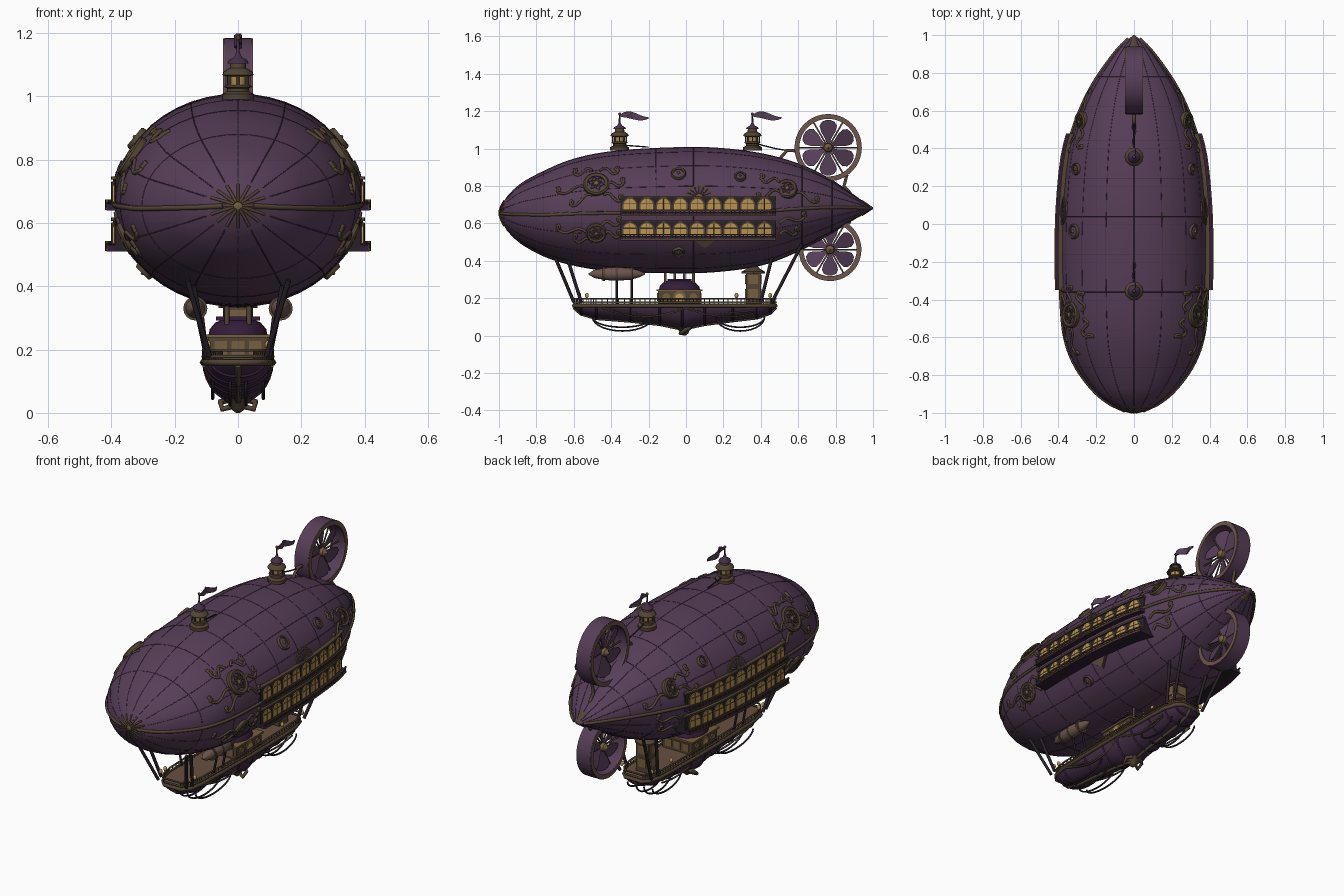
import bpy, math
from math import sin, cos, pi, sqrt
from mathutils import Vector

cube = bpy.data.objects.get("Cube")
if cube:
    bpy.data.objects.remove(cube, do_unlink=True)

def material(name, *rgb):
    m = bpy.data.materials.new(name)
    m.use_nodes = True
    m.diffuse_color = (*rgb, 1)
    m.node_tree.nodes["Principled BSDF"].inputs["Base Color"].default_value = (*rgb, 1)
    return m

PURPLE = material("dusty purple", .095, .048, .097)
DEEP = material("deep purple", .06, .028, .065)
DARK = material("dark purple", .035, .012, .042)
BRONZE = material("bronze", .085, .058, .034)
PALE = material("pale bronze", .15, .09, .07)
BRASS = material("brass", .18, .115, .05)
GOLD = material("window gold", .5, .3, .085)
IRON = material("dark iron", .022, .015, .022)
WOOD = material("deck wood", .13, .08, .05)

def build(name, verts, faces, mat):
    me = bpy.data.meshes.new(name)
    me.from_pydata([tuple(v) for v in verts], [], faces)
    me.materials.append(mat)
    ob = bpy.data.objects.new(name, me)
    bpy.context.collection.objects.link(ob)
    bpy.ops.object.select_all(action='DESELECT')
    ob.select_set(True)
    bpy.context.view_layer.objects.active = ob
    bpy.ops.object.mode_set(mode='EDIT')
    bpy.ops.mesh.select_all(action='SELECT')
    bpy.ops.mesh.normals_make_consistent(inside=False)
    bpy.ops.object.mode_set(mode='OBJECT')
    bpy.ops.object.shade_smooth_by_angle(angle=math.radians(40))

def loft(name, rings, mat, loop=False):
    n, m = len(rings[0]), len(rings)
    faces = [(i * n + j, i * n + (j + 1) % n, (i + 1) % m * n + (j + 1) % n, (i + 1) % m * n + j)
             for i in range(m if loop else m - 1) for j in range(n)]
    if not loop:
        faces += [tuple(range(n)), tuple(range((m - 1) * n, m * n))]
    build(name, [v for r in rings for v in r], faces, mat)

def full(n):
    return [2 * pi * k / n for k in range(n)]

def lathe(name, profile, at, mat, axis=(0, 0, 1), segs=20, scale=(1, 1, 1), loop=False):
    q = Vector((0, 0, 1)).rotation_difference(Vector(axis))
    loft(name, [[Vector(at) + q @ Vector((r * cos(t) * scale[0], r * sin(t) * scale[1], h * scale[2]))
                 for t in full(segs)] for r, h in profile], mat, loop)

def ball(name, at, size, mat):
    lathe(name, [(max(sin(pi * k / 8), .01), -cos(pi * k / 8)) for k in range(9)], at, mat, scale=size, segs=12)

def tubes(name, paths, r, mat, closed=False):
    cu = bpy.data.curves.new(name, 'CURVE')
    cu.dimensions, cu.bevel_depth, cu.bevel_resolution, cu.use_fill_caps = '3D', r, 1, True
    for p in paths:
        s = cu.splines.new('POLY')
        s.points.add(len(p) - 1)
        s.use_cyclic_u = closed
        for pt, co in zip(s.points, p):
            pt.co = (*co, 1)
    tmp = bpy.data.objects.new(name + " path", cu)
    bpy.context.collection.objects.link(tmp)
    me = bpy.data.meshes.new_from_object(tmp.evaluated_get(bpy.context.evaluated_depsgraph_get()))
    bpy.data.objects.remove(tmp, do_unlink=True)
    me.materials.clear()
    me.materials.append(mat)
    bpy.context.collection.objects.link(bpy.data.objects.new(name, me))

def box(name, x, y, z, mat):
    loft(name, [[(x[0], y[0], h), (x[1], y[0], h), (x[1], y[1], h), (x[0], y[1], h)] for h in z], mat)

# Envelope stations: y, half width, top, bottom
STATIONS = [(-1, .004, .659, .651), (-.985, .06, .7, .61), (-.95, .13, .75, .555), (-.88, .215, .815, .49),
            (-.75, .31, .885, .42), (-.6, .365, .945, .375), (-.4, .385, .985, .345), (-.1, .39, 1.005, .335),
            (.15, .38, 1.005, .34), (.4, .35, .975, .375), (.6, .285, .92, .45), (.75, .21, .85, .53),
            (.88, .12, .765, .61), (.95, .06, .715, .65), (1, .004, .684, .676)]
TABLE = []
for i in range(len(STATIONS) - 1):
    a, b, c, d = (Vector(STATIONS[min(max(i + k, 0), len(STATIONS) - 1)]) for k in (-1, 0, 1, 2))
    for t in (k / 6 for k in range(6)):
        TABLE.append(b + (c - a) * t / 2 + (a - b * 2.5 + c * 2 - d / 2) * t * t + (b * 3 - a - c * 3 + d) * t ** 3 / 2)
TABLE.append(Vector(STATIONS[-1]))

def station(y):
    p, q = next(((p, q) for p, q in zip(TABLE, TABLE[1:]) if y <= q[0]), TABLE[-2:])
    s = p.lerp(q, (y - p[0]) / (q[0] - p[0]))
    return s[1], (s[2] + s[3]) / 2, (s[2] - s[3]) / 2

def skin(y, a, off=0):
    w, c, h = station(y)
    return Vector(((w + off) * cos(a), y, c + (h + off) * sin(a)))

def on_side(y, z, side, off=0):
    w, c, h = station(y)
    return Vector((side * (w * sqrt(max(0, 1 - ((z - c) / h) ** 2)) + off), y, z))

loft("envelope", [[skin(s[0], a) for a in full(48)] for s in TABLE], PURPLE)
span = [-.99 + 1.97 * k / 60 for k in range(61)]
tubes("long_seams", [[skin(y, a, -.0005) for y in span] for a in full(16)], .002, DEEP)
tubes("ring_seams", [[skin(y, a, -.0005) for a in full(48)] for y in (-.76, -.56, -.36, -.16, .04, .24, .44, .62, .78)],
      .002, DEEP, True)
tubes("belt", [[skin(y, a, .002) for y in span] for a in (-.03, pi + .03)], .009, BRONZE)
tubes("nose_ribs", [[skin(y, a, .001) for y in (-.998, -.99, -.982, -.972)] for a in full(16)], .005, BRONZE)
lathe("nose_boss", [(.03, 0), (.026, .01), (.004, .016)], (0, -.985, .655), BRASS, (0, -1, 0))
lathe("tail_cone", [(.045, -.04), (.004, .02)], (0, .98, .682), BRONZE, (0, 1, 0))

# Window galleries
def sweep(name, side, lo, hi, z0, z1, mat):
    loft(name, [[(side * (station(y)[0] + o), y, z) for o, z in ((lo, z0), (hi, z0), (hi, z1), (lo, z1))]
                for y in (-.35 + .83 * k / 14 for k in range(15))], mat)

def arch_points(w, h):
    return [(-w, 0), (w, 0)] + [(w * cos(t), h - w + w * sin(t)) for t in (pi * k / 8 for k in range(9))]

for side, tag in ((1, "left"), (-1, "right")):
    for z, level in ((.51, "lower"), (.64, "upper")):
        n = f"{tag}_{level}_"
        sweep(n + "wall", side, -.1, .002, z, z + .1, IRON)
        sweep(n + "balcony", side, -.08, .026, z, z + .02, DARK)
        sweep(n + "balcony_trim", side, .02, .031, z + .001, z + .009, BRONZE)
        sweep(n + "handrail", side, .023, .031, z + .027, z + .034, BRONZE)
        sweep(n + "cornice", side, -.06, .012, z + .097, z + .107, BRONZE)
        tubes(n + "rail_posts", [[(side * (station(y)[0] + .027), y, z + h) for h in (.005, .032)]
                                 for y in (-.345 + .0225 * k for k in range(37))], .003, BRONZE)
        for y in (-.3 + .09 * k for k in range(9)):
            for part, w, h, rise, o, mat in (("frame", .042, .076, .022, .005, BRONZE), ("window", .034, .066, .026, .009, GOLD)):
                loft(n + part, [[(side * (station(y + p)[0] + e), y + p, z + rise + q) for p, q in arch_points(w, h)]
                                for e in (0, o)], mat)
            tubes(n + "mullions", [[(side * (station(y)[0] + .009), y, z + h) for h in (.026, .09)],
                                   [(side * (station(y + p)[0] + .009), y + p, z + .066) for p in (-.033, .033)]], .002, BRONZE)

    # Fan crest above and pendant below the galleries
    for r, o, mat in ((.075, .006, BRONZE), (.062, .01, PURPLE), (.018, .014, PALE)):
        pts = [(r * cos(t), .742 + r * .85 * sin(t)) for t in (pi * k / 12 for k in range(13))]
        loft(tag + "_crest", [[on_side(.07 + p, q, side, e) for p, q in pts] for e in (-.02, o)], mat)
    tubes(tag + "_crest_rays", [[on_side(.07 + r * cos(t), .742 + r * .85 * sin(t), side, .01) for r in (.015, .065)]
                                for t in (pi * k / 8 for k in range(1, 8))], .003, BRONZE)
    for w, z, o, mat in ((.065, .462, .006, BRONZE), (.052, .47, .01, PALE)):
        loft(tag + "_pendant", [[on_side(.1 + p, q, side, e) for p, q in ((-w, .508), (w, .508), (w / 2, .486), (0, z), (-w / 2, .486))]
                                for e in (-.02, o)], mat)

    # Medallions and portholes lying on the skin
    for y, z, r in ((-.48, .81, .07), (.54, .785, .055), (-.48, .55, .055), (-.04, .865, .04),
                    (.29, .85, .032), (-.04, .45, .032)):
        w, c, h = station(y)
        at = on_side(y, z, side)
        ax = Vector((at.x / w ** 2, 0, (z - c) / h ** 2)).normalized()
        u = ax.orthogonal().normalized()
        lathe(tag + "_medallion_ring", [(r, -.015), (r, .006), (r * .88, .013), (r * .68, .01), (r * .62, -.01)],
              at, BRONZE, ax, 24, loop=True)
        lathe(tag + "_medallion_face", [(r * .66, -.01), (r * .66, .004), (.003, .009)], at, PURPLE, ax)
        lathe(tag + "_medallion_boss", [(r * .22, 0), (r * .18, .013), (.002, .018)], at, BRASS, ax, 12)
        if r > .05:
            tubes(tag + "_medallion_petals", [[at + ax * .01 + (u * cos(t + e) + ax.cross(u) * sin(t + e)) * r * k
                  for e, k in ((0, .2), (.4, .42), (0, .62), (-.4, .42), (0, .2))] for t in full(6)], .003, BRONZE)

    # Scrollwork: leafy waves ending in a curl
    for y, z, dy, dz in ((-.53, .79, -.16, -.02), (-.43, .8, .1, .02), (-.5, .75, -.12, -.05), (-.44, .75, .1, -.02),
                         (-.5, .88, -.1, -.01), (-.46, .88, .1, 0), (-.53, .55, -.16, .02), (-.5, .5, -.1, .02),
                         (-.44, .54, .09, 0), (-.45, .59, .1, .02), (.5, .77, -.12, -.03), (.58, .76, .13, -.04),
                         (.5, .82, -.1, .02), (.5, .6, .14, .04), (.5, .54, .1, .02)):
        wave = [(y + dy * t, z + dz * t + .016 * sin(2 * pi * t)) for t in (k / 10 for k in range(11))]
        curl = [(y + dy - .02 * (1 - t) * math.copysign(sin(6 * t), dy), z + dz + .02 * (1 - t) * (1 - cos(6 * t)))
                for t in (k / 10 for k in range(1, 10))]
        tubes(tag + "_scroll", [[on_side(p, q, side, .001) for p, q in wave + curl]], .0075, BRONZE)

# Roof turrets with pennants
for y in (-.355, .355):
    for name, prof, mat in (
            ("base", [(.05, .99), (.05, 1.008), (.034, 1.016), (.034, 1.026), (.044, 1.03), (.04, 1.037)], BRONZE),
            ("lantern", [(.025, 1.036), (.03, 1.066)], GOLD),
            ("roof", [(.034, 1.063), (.05, 1.068), (.044, 1.08), (.026, 1.09), (.024, 1.106)], BRONZE),
            ("cap", [(.034, 1.104), (.03, 1.114), (.012, 1.124), (.005, 1.14), (.004, 1.19)], DEEP)):
        lathe("turret_" + name, prof, (0, y, 0), mat, segs=12)
    ball("turret_finial", (0, y, 1.185), (.008, .008, .008), BRONZE)
    tubes("turret_posts", [[(.036 * cos(t), y + .036 * sin(t), h) for h in (1.03, 1.07)] for t in full(8)], .004, BRONZE)
    loft("pennant", [[(.01 * sin(9 * t) + e, y + .155 * t, 1.172 + .01 * sin(5 * t + .4) + s * (.004 + .015 * sin(pi * t ** .8)))
                      for e, s in ((-.003, -1), (.003, -1), (.003, 1), (-.003, 1))] for t in (k / 8 for k in range(9))], PURPLE)
tubes("roof_cable", [[(0, .36, 1.03), (0, .48, 1.0), (0, .6, .98)], [(0, -.35, 1.02), (0, -.2, 1.008)]], .004, IRON)

# Tail fans
for y, z, r in ((.76, 1.005, .18), (.77, .46, .168)):
    at = Vector((0, y, z))
    lathe("fan_band", [(r, -.043), (r, .043), (r - .02, .043), (r - .02, -.043)], at, PURPLE, (1, 0, 0), 40, loop=True)
    for s in (-1, 1):
        lathe("fan_rim", [(r - .002, s * .04), (r - .002, s * .047), (r - .026, s * .047), (r - .026, s * .04)],
              at, PALE, (1, 0, 0), 40, loop=True)
        lathe("fan_hub", [(.024, 0), (.022, s * .022), (.012, s * .03), (.003, s * .04)], at, BRASS, (1, 0, 0), 14)
    tubes("fan_spokes", [[at, at + Vector((0, cos(t), sin(t))) * (r - .015)] for t in full(6)], .005, BRONZE)
    for t in full(6):
        u, v = Vector((0, cos(t + .52), sin(t + .52))), Vector((0, -sin(t + .52), cos(t + .52)))
        half = [(.02, .008), (.05, .018), (.085, .038), (.115, .046), (.137, .034), (.146, .012)]
        outline = half + [(p, -q) for p, q in reversed(half)]
        loft("fan_blade", [[at + (u * p + v * q) * r / .178 + Vector((q * .35 + e, 0, 0)) for p, q in outline]
                           for e in (-.004, .004)], PURPLE)
tubes("fan_brackets", [[(0, .5, .945), (0, .54, .99), (0, .585, .99), (0, .61, .94)], [(0, .88, .76), (0, .845, .8), (0, .86, .86)],
                       [(0, .88, .6), (0, .84, .63), (0, .85, .58)]], .01, BRONZE)

# Gondola: y, half width, keel height
KEEL = [(-.6, .05, .15), (-.56, .085, .115), (-.48, .1, .092), (-.3, .105, .078), (-.14, .108, .06), (-.02, .108, .035),
        (.1, .108, .06), (.25, .105, .08), (.38, .1, .095), (.45, .08, .12), (.48, .05, .15)]
shell = [[(w * cos(t), y, .165 + (.165 - k) * sin(t)) for t in (-pi * j / 14 for j in range(15))] for y, w, k in KEEL]
loft("gondola_hull", shell, DEEP)
tubes("hull_ribs", shell[1:-1], .006, DARK)
edge = [(w, y) for y, w, k in KEEL] + [(-w, y) for y, w, k in reversed(KEEL)]
loft("deck", [[(x, y, z) for x, y in edge] for z in (.162, .17)], WOOD)
for name, z, r in (("gunwale", .16, .011), ("gunwale_trim", .178, .006), ("deck_rail", .198, .005)):
    tubes(name, [[(x * 1.02, y, z) for x, y in edge]], r, BRONZE, True)
tubes("rail_balusters", [[(s * p.lerp(q, t / 6)[1] * 1.02, p.lerp(q, t / 6)[0], z) for z in (.16, .198)] for s in (-1, 1)
                         for p, q in zip(map(Vector, KEEL), map(Vector, KEEL[1:])) for t in range(6)], .003, BRONZE)
tubes("keel_beam", [[(0, y, k) for y, w, k in KEEL]], .01, BRONZE)
lathe("keel_finial", [(.006, 0), (.022, .012), (.03, .03), (.05, .045)], (0, -.01, 0), BRONZE, segs=12)
for s in (-1, 1):
    tubes("side_swag", [[(s * (.108 - .018 * abs(sin(7 * y))), y, .148 - d * abs(sin(7 * y))) for y in
                         (-.45 + .018 * k for k in range(46))] for d in (.025, .048)], .005, BRONZE)
    tubes("keel_scroll", [[(s * .02, -.01, .02), (s * .05, -.03, .012), (s * .055, 0, .035), (s * .03, .02, .04)]], .01, BRONZE)
    tubes("slung_rope", [[(s * x, c + l * cos(t), .1 - d * sin(t)) for t in (pi * k / 14 for k in range(15))]
                         for c, l in ((-.34, .16), (.29, .13)) for x, d in ((.025, .075), (.08, .055))], .005, IRON)
    tubes("struts", [[(s * a, b, c), (s * d, e, f)] for a, b, c, d, e, f in (
        (.09, -.6, .18, .16, -.7, .42), (.1, -.56, .18, .14, -.63, .4), (.1, .46, .18, .16, .62, .49),
        (.1, .4, .18, .13, .46, .42))], .009, IRON)
    for y in (-.57, -.53, .27, .45):
        ball("rail_lamp", (s * .095, y, .215), (.01, .01, .014), GOLD)
    # Side tanks slung below the envelope
    lathe("tank", [(.004, -.15), (.022, -.12), (.033, -.06), (.036, 0), (.032, .07), (.018, .12), (.004, .15)],
          (s * .135, -.37, .33), PALE, (0, 1, 0), 16)
    for y in (-.44, -.37, -.29):
        lathe("tank_band", [(.038, -.006), (.038, .006)], (s * .135, y, .33), BRONZE, (0, 1, 0), 16)
    tubes("tank_hangers", [[(s * .1, y, .17), (s * .13, y, .31), (s * .14, y, .4)] for y in (-.37, -.29)], .006, IRON)

# Central domed cabin
box("cabin", (-.095, .095), (-.15, .08), (.165, .24), BRONZE)
box("cabin_cornice", (-.103, .103), (-.158, .088), (.238, .248), BRASS)
lathe("cabin_dome", [(.11, .245), (.105, .265), (.085, .285), (.05, .298), (.004, .303)], (0, -.035, 0), DARK, scale=(.85, 1, 1))
box("dome_gallery", (-.07, .07), (-.1, .03), (.292, .304), DARK)
for s in (-1, 1):
    for y, w, h, mat in ((-.035, .034, .065, BRASS), (-.035, .022, .05, GOLD), (-.105, .02, .052, BRASS), (.04, .02, .052, BRASS)):
        loft("cabin_window", [[(s * x, y + p, .175 + q) for p, q in arch_points(w, h)] for x in (.09, .105 - w / 6)], mat)
    for x in (-.055, 0, .055):
        box("cabin_end_window", (x - .02, x + .02), (-.035 + s * .113, -.035 + s * .119), (.185, .228), BRASS)
    tubes("dome_columns", [[(s * .035, y, .28), (s * .035, y, .36)] for y in (-.11, -.06, -.01, .04)], .008, BRONZE)

# Aft lantern tower
box("tower", (-.04, .04), (.32, .4), (.165, .335), BRONZE)
for z in (.2, .275):
    box("tower_side_windows", (-.044, .044), (.335, .385), (z, z + .05), BRASS)
    box("tower_end_windows", (-.025, .025), (.316, .404), (z, z + .05), BRASS)
lathe("tower_roof", [(.062, .332), (.062, .342), (.04, .355), (.006, .385)], (0, .36, 0), BRONZE, segs=8)
